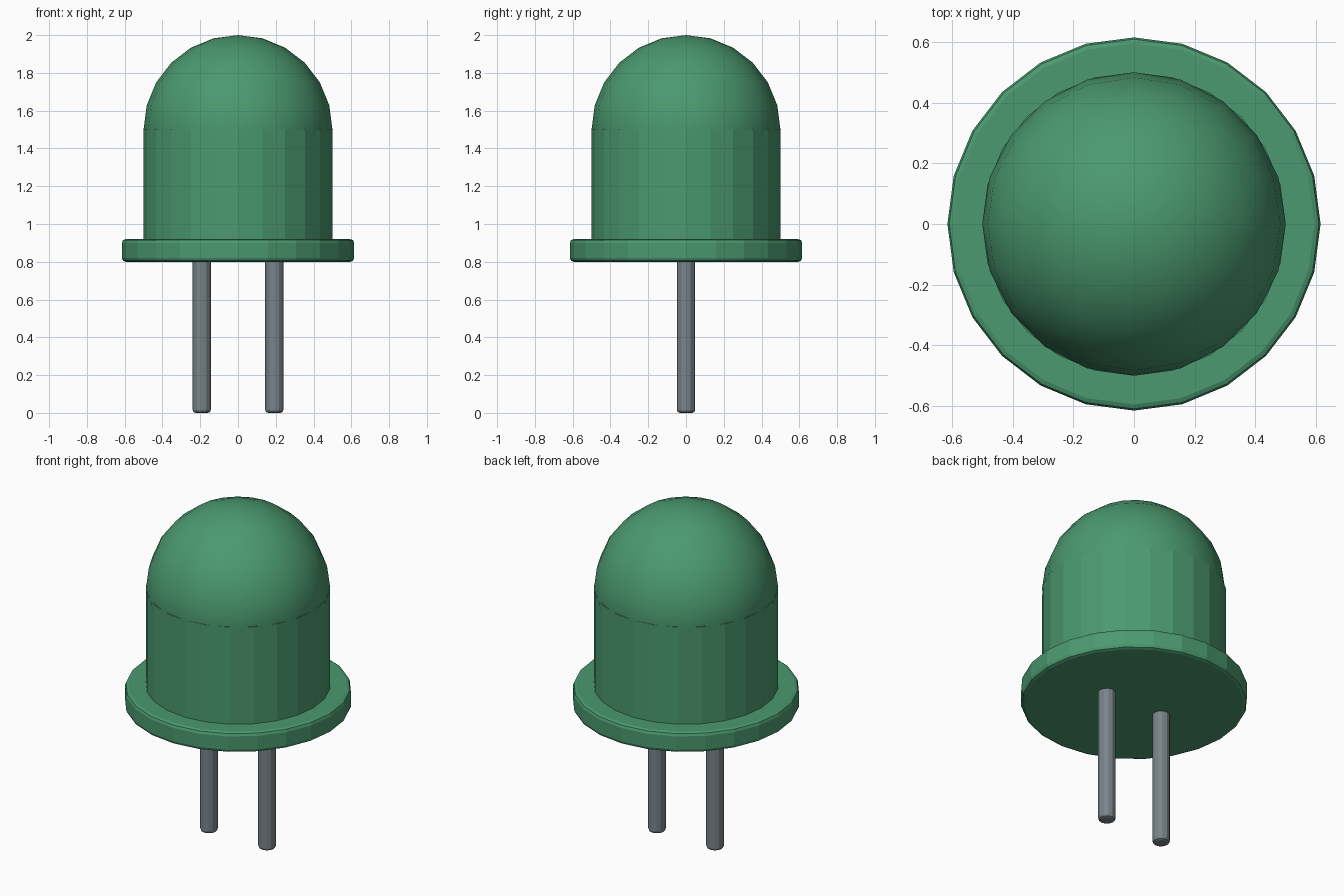
import bpy, bmesh, math

if "Cube" in bpy.data.objects:
    bpy.data.objects.remove(bpy.data.objects["Cube"])


def material(name, rgb):
    m = bpy.data.materials.new(name)
    m.diffuse_color = (*rgb, 1)
    m.use_nodes = True
    m.node_tree.nodes["Principled BSDF"].inputs["Base Color"].default_value = m.diffuse_color
    return m


green = material("green_plastic", (0.07, 0.32, 0.16))
steel = material("lead_metal", (0.19, 0.23, 0.25))


def make_object(name, bm, loc, mat):
    mesh = bpy.data.meshes.new(name)
    bm.to_mesh(mesh)
    bm.free()
    mesh.materials.append(mat)
    obj = bpy.data.objects.new(name, mesh)
    obj.location = loc
    bpy.context.collection.objects.link(obj)
    return obj


def cylinder(name, x, z0, z1, radius, sides, mat, bevel=0):
    bm = bmesh.new()
    bmesh.ops.create_cone(bm, cap_ends=True, segments=sides,
                          radius1=radius, radius2=radius, depth=z1 - z0)
    if bevel:
        # round only the rim edges of both caps
        rims = [e for e in bm.edges
                if abs(e.verts[0].co.z - e.verts[1].co.z) < 1e-5]
        bmesh.ops.bevel(bm, geom=rims, offset=bevel, segments=2,
                        profile=0.5, affect='EDGES')
    return make_object(name, bm, (x, 0, (z0 + z1) / 2), mat)


# Lens: straight body with a smooth round dome on top
cylinder("lens_body", 0, 0.86, 1.5, 0.5, 24, green)

bm = bmesh.new()
bmesh.ops.create_uvsphere(bm, u_segments=20, v_segments=12, radius=0.5)
for f in bm.faces:
    f.smooth = True
make_object("lens_dome", bm, (0, 0, 1.5), green)

# Base flange with softened rims
cylinder("base_flange", 0, 0.8, 0.92, 0.615, 24, green, bevel=0.02)

# Two metal leads
for side, x in (("left", -0.192), ("right", 0.192)):
    cylinder(side + "_lead", x, 0, 0.85, 0.048, 12, steel, bevel=0.015)
